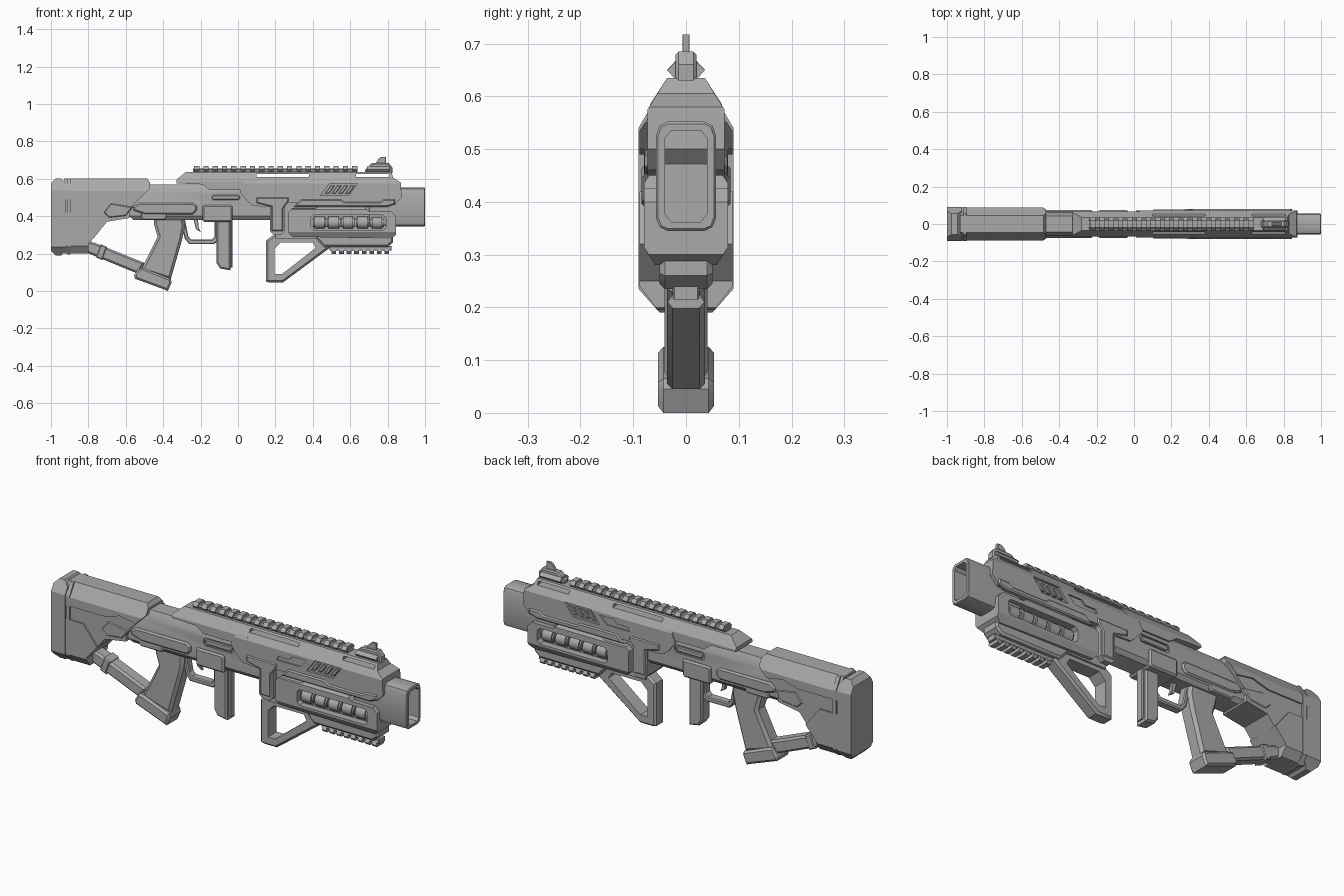
import bpy, bmesh, math
from mathutils import Vector

cube = bpy.data.objects.get("Cube")
if cube:
    bpy.data.objects.remove(cube, do_unlink=True)

grey = bpy.data.materials.new("plain grey")
grey.use_nodes = True
colour = (0.4, 0.4, 0.4, 1)
grey.diffuse_color = colour
for node in grey.node_tree.nodes:
    if node.type == 'BSDF_PRINCIPLED':
        node.inputs["Base Color"].default_value = colour


def finish(name, bm):
    bmesh.ops.recalc_face_normals(bm, faces=bm.faces)
    mesh = bpy.data.meshes.new(name)
    bm.to_mesh(mesh)
    bm.free()
    mesh.materials.append(grey)
    ob = bpy.data.objects.new(name, mesh)
    bpy.context.collection.objects.link(ob)
    return ob


def extrude(name, points, move, bevel=0.0):
    """Extrude a flat outline and chamfer the rims of both end faces."""
    bm = bmesh.new()
    face = bm.faces.new([bm.verts.new(p) for p in points])
    out = bmesh.ops.extrude_face_region(bm, geom=[face])
    top = [v for v in out["geom"] if isinstance(v, bmesh.types.BMVert)]
    bmesh.ops.translate(bm, verts=top, vec=move)
    if bevel:
        way = Vector(move).normalized()
        rims = [e for e in bm.edges
                if abs((e.verts[0].co - e.verts[1].co).dot(way)) < 1e-5]
        bmesh.ops.bevel(bm, geom=rims, offset=bevel, segments=1, affect='EDGES')
    return finish(name, bm)


def slab(name, outline, half, bevel=0.006, y=0.0):
    """Side outline (x, z) given thickness across y."""
    return extrude(name, [(x, y - half, z) for x, z in outline], (0, 2 * half, 0), bevel)


def bar(name, half_section, x0, x1, bevel=0.0):
    """Mirrored half section (y, z) run along x."""
    ring = half_section + [(-y, z) for y, z in reversed(half_section)]
    return extrude(name, [(x0, y, z) for y, z in ring], (x1 - x0, 0, 0), bevel)


def box(x0, x1, z0, z1, c=0.0):
    """Rectangle outline with clipped corners."""
    if not c:
        return [(x0, z0), (x1, z0), (x1, z1), (x0, z1)]
    return [(x0 + c, z0), (x1 - c, z0), (x1, z0 + c), (x1, z1 - c),
            (x1 - c, z1), (x0 + c, z1), (x0, z1 - c), (x0, z0 + c)]


def combine(ob, tool, operation):
    """Apply a boolean and discard the tool."""
    tool.hide_render = True
    mod = ob.modifiers.new("cut", 'BOOLEAN')
    mod.operation, mod.object, mod.solver = operation, tool, 'EXACT'
    bpy.context.view_layer.update()
    graph = bpy.context.evaluated_depsgraph_get()
    mesh = bpy.data.meshes.new_from_object(ob.evaluated_get(graph))
    ob.modifiers.clear()
    ob.data = mesh
    bpy.data.objects.remove(tool, do_unlink=True)
    return ob


def carved(name, outline, half_section):
    """Side outline trimmed to a cross section."""
    body = slab(name, outline, 0.2, 0)
    return combine(body, bar("trim", half_section, -1.2, 1.2), 'INTERSECT')


def pocket(ob, outline, surface, depth):
    """Recess the same outline into both sides."""
    for side in (-1, 1):
        combine(ob, slab("cutter", outline, depth, 0, side * surface), 'DIFFERENCE')


# Stock: core, raised upper cap, heel panel and butt pad
stock_section = [(.045, .597), (.08, .54), (.08, .24), (.045, .19)]
wide_section = [(.045, .6), (.088, .535), (.088, .24), (.05, .19)]
carved("stock_core", [(-.93, .59), (-.48, .59), (-.47, .55), (-.58, .44), (-.58, .39),
       (-.70, .37), (-.80, .25), (-.80, .2), (-.93, .2)], stock_section)
carved("stock_upper_cap", [(-.93, .6), (-.485, .6), (-.47, .58), (-.47, .55), (-.52, .5),
       (-.61, .515), (-.7, .49), (-.93, .49)], wide_section)
carved("stock_heel_panel", [(-.93, .42), (-.82, .42), (-.74, .32), (-.80, .25),
       (-.80, .2), (-.93, .2)], wide_section)
slab("stock_side_panel", [(-.68, .47), (-.56, .45), (-.6, .4), (-.69, .39), (-.72, .42)], .084)
pad_section = [(.055, .6), (.09, .54), (.09, .235), (.05, .19)]
carved("butt_pad", box(-1, -.92, .19, .6, .025), pad_section)
carved("butt_pad_collar", box(-.915, -.895, .195, .6, .004), pad_section)

# Strut, pistol grip and foot
slab("stock_strut", [(-.81, .27), (-.765, .257), (-.5, .15), (-.53, .09), (-.81, .205)], .036, .01)
slab("strut_collar", [(-.735, .25), (-.7, .235), (-.725, .165), (-.76, .18)], .04)
slab("pistol_grip", [(-.45, .4), (-.29, .4), (-.285, .34), (-.3, .27), (-.36, .06),
     (-.52, .11), (-.43, .29), (-.45, .36)], .041, .014)
slab("grip_foot", [(-.53, .125), (-.5, .12), (-.36, .065), (-.355, .045), (-.375, .0),
     (-.4, .01), (-.55, .065), (-.555, .085)], .053, .01)

# Receiver with side panels and magazine housing
receiver = carved("receiver", [(-.6, .42), (-.56, .38), (.18, .38), (.25, .42), (.25, .57),
                  (-.6, .57)], [(.04, .575), (.064, .53), (.064, .40), (.045, .375)])
pocket(receiver, box(-.15, .02, .48, .52, .01), .064, .008)
slab("receiver_slot_bar", box(-.14, .01, .487, .513, .008), .066, .004)
slab("receiver_side_panel", [(-.56, .43), (-.5, .41), (-.24, .41), (-.22, .43), (-.22, .455),
     (-.24, .47), (-.53, .47), (-.56, .45)], .074, .008)
slab("receiver_rear_block", box(-.52, -.38, .38, .43, .012), .068)
slab("magazine_housing", box(-.19, -.03, .37, .46, .008), .075, .008)
slab("magazine", [(-.115, .39), (-.115, .15), (-.095, .12), (-.04, .11), (-.04, .39)], .036, .008)
slab("magazine_rib", [(-.06, .38), (-.06, .13), (-.03, .125), (-.03, .38)], .02)
slab("trigger_guard", [(-.31, .39), (-.285, .28), (-.26, .25), (-.13, .25), (-.1, .27), (-.1, .39),
     (-.125, .39), (-.125, .29), (-.14, .275), (-.25, .275), (-.265, .29), (-.285, .39)], .022, .005)
slab("trigger", [(-.24, .39), (-.215, .39), (-.21, .34), (-.2, .315), (-.225, .33)], .01, .002)

# Upper deck and main front shell
carved("upper_deck", [(-.33, .575), (-.33, .595), (-.28, .635), (.1, .635), (.1, .54),
       (-.15, .54), (-.19, .57)], [(.035, .636), (.068, .585), (.068, .5)])
shell = carved("front_shell", [(.01, .53), (.055, .635), (.82, .635), (.83, .605), (.87, .58),
               (.875, .5), (.84, .46), (.81, .455), (.79, .47), (.26, .47), (.25, .45),
               (.25, .32), (.23, .30), (.19, .30), (.17, .32), (.17, .45), (.08, .455),
               (.05, .48)], [(.035, .636), (.073, .575), (.073, .29)])
for x0, x1 in ((.06, .38), (.63, .81)):
    combine(shell, slab("slot_cutter", box(x0, x1, .608, .625), .1, 0), 'DIFFERENCE')
pocket(shell, [(.44, .51), (.59, .51), (.64, .575), (.49, .575)], .073, .012)
pocket(shell, [(.27, .52), (.4, .52), (.44, .56), (.36, .56), (.34, .54), (.28, .54)], .073, .008)
for i in range(4):
    x = .465 + i * .036
    slab("vent_slat", [(x, .522), (x + .022, .522), (x + .052, .563), (x + .03, .563)], .07, .003)
slab("shell_lower_trim", [(.3, .45), (.34, .49), (.55, .49), (.57, .475), (.76, .475),
     (.78, .49), (.84, .49), (.84, .465), (.8, .45)], .079)
slab("pillar_plate", [(.18, .32), (.24, .32), (.24, .44), (.27, .48), (.27, .5), (.1, .5),
     (.1, .47), (.18, .45)], .078, .005)
slab("inner_core", box(.2, .82, .28, .6), .045, 0)

# Hand guard with windows and ringed inner tubes
guard = carved("hand_guard", [(.27, .31), (.29, .29), (.82, .28), (.845, .3), (.845, .4),
               (.82, .425), (.70, .425), (.67, .455), (.44, .455), (.41, .44), (.29, .44),
               (.27, .42)], [(.065, .456), (.08, .435), (.08, .315), (.058, .28)])
pocket(guard, box(.39, .79, .325, .405, .015), .08, .04)
for side, word in ((-1, "front"), (1, "rear")):
    for i in range(5):
        bm = bmesh.new()
        bmesh.ops.create_cone(bm, cap_ends=True, segments=20, radius1=.033, radius2=.033, depth=.07)
        caps = [e for e in bm.edges if abs(e.verts[0].co.z - e.verts[1].co.z) < 1e-5]
        bmesh.ops.bevel(bm, geom=caps, offset=.008, segments=2, affect='EDGES')
        tube = finish(word + "_tube_segment", bm)
        tube.rotation_euler.y = math.pi / 2
        tube.location = (.435 + i * .077, side * .04, .365)

# Lower frame, lower rail and angled fore grip
slab("lower_frame", [(.4, .3), (.46, .235), (.8, .235), (.83, .26), (.83, .3)], .05, .01)
slab("lower_rail", box(.49, .82, .215, .24), .025, .003)
for i in range(8):
    x = .5 + i * .0405
    bar("lower_rail_tooth", [(.025, .198), (.035, .21), (.025, .225)], x, x + .025)
fore = slab("fore_grip", [(.15, .27), (.15, .05), (.17, .045), (.24, .045), (.49, .23),
            (.49, .26), (.45, .3), (.19, .3)], .036, .01)
combine(fore, slab("hole", [(.195, .225), (.195, .09), (.235, .09), (.415, .23), (.4, .26),
        (.23, .26)], .1, 0), 'DIFFERENCE')

# Hollow barrel shroud
barrel = bar("barrel", [(.035, .552), (.05, .545), (.057, .525), (.057, .37), (.05, .352),
             (.035, .345)], .7, 1, .004)
combine(barrel, bar("bore", [(.028, .535), (.04, .52), (.04, .377), (.028, .362)], .85, 1.1),
        'DIFFERENCE')

# Top rail and sight
bar("top_rail", [(.02, .63), (.026, .65), (.02, .655)], -.24, .64)
for i in range(18):
    x = -.235 + i * .0497
    bar("top_rail_tooth", [(.02, .635), (.036, .65), (.02, .667)], x, x + .028)
bar("sight_foot", [(.02, .632), (.036, .65), (.02, .665)], .69, .81)
slab("sight_base", [(.68, .63), (.68, .65), (.715, .683), (.805, .685), (.825, .66), (.825, .63)], .02)
slab("sight_blade", [(.735, .68), (.75, .705), (.765, .717), (.79, .717), (.79, .68)], .007, .001)

# Sharp edges kept, rounded tubes smoothed
bpy.ops.object.select_all(action='DESELECT')
for ob in bpy.context.collection.objects:
    if ob.type == 'MESH':
        ob.select_set(True)
        bpy.context.view_layer.objects.active = ob
bpy.ops.object.shade_smooth_by_angle(angle=math.radians(30))
